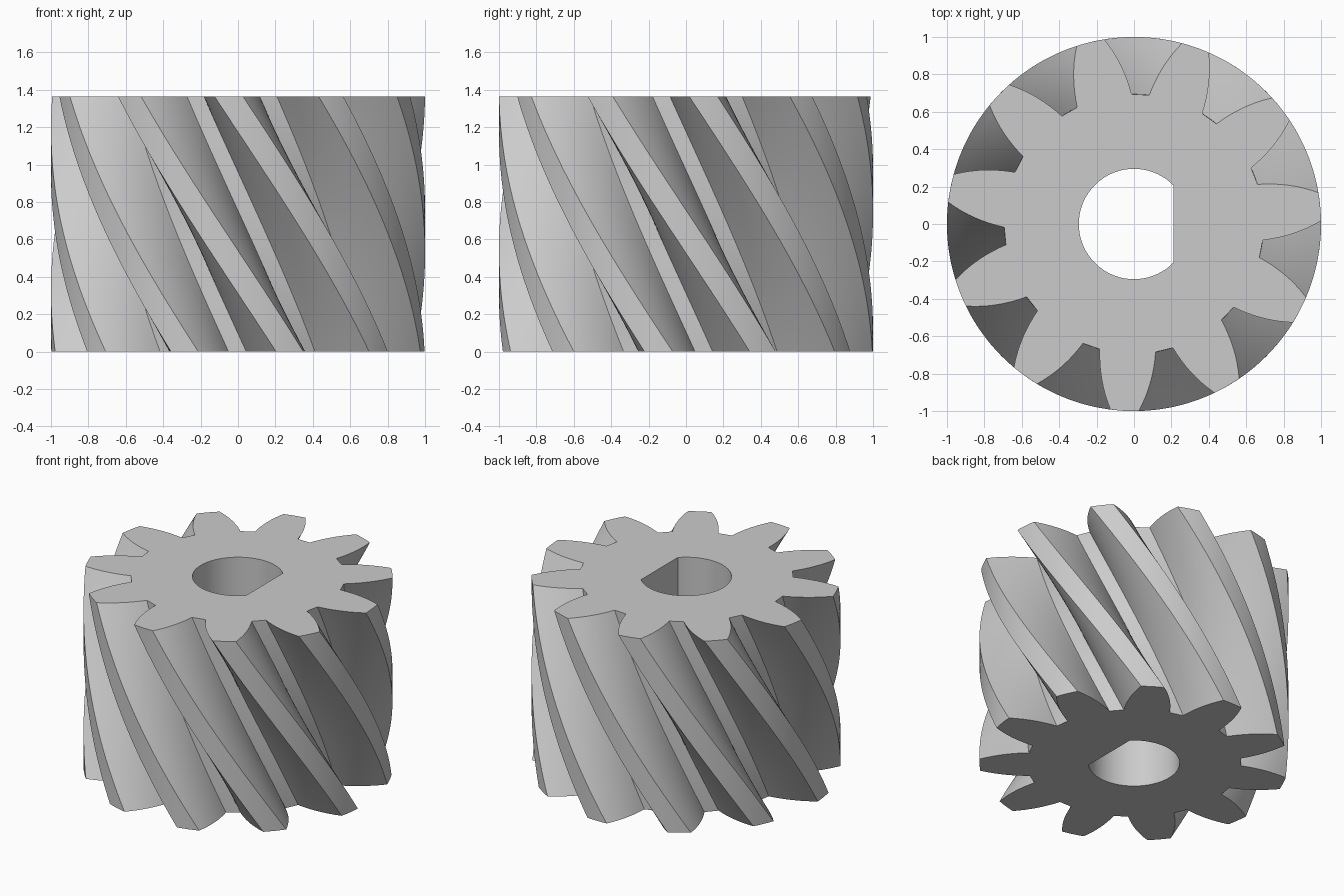
import bpy, bmesh
from math import radians, acos, cos, sin, pi

cube = bpy.data.objects.get("Cube")
if cube:
    bpy.data.objects.remove(cube, do_unlink=True)

TEETH, HEIGHT, LAYERS = 11, 1.365, 40
ROOT_R, TIP_R = 0.694, 1.0
ROOT_HALF, TIP_HALF = 12.45, 4.35      # half tooth width in degrees
TOP_ANGLE, TWIST = 5.3, -51.7          # first tooth at the top, total helix turn
BORE_R, FLAT_X = 0.295, 0.21


def polar(r, a):
    return (r * cos(a), r * sin(a))


def gear_outline():
    """Cross-section at the bottom: bulged flanks, round tips, flat gaps."""
    steps, points = 8, []
    for tooth in range(TEETH):
        centre = radians(TOP_ANGLE - TWIST + 360 * tooth / TEETH)
        flank = []
        for i in range(steps + 1):
            t = i / steps
            half = ROOT_HALF + (TIP_HALF - ROOT_HALF) * t + 2.0 * t * (1 - t)
            flank.append((ROOT_R + (TIP_R - ROOT_R) * t, radians(half)))
        points += [polar(r, centre - h) for r, h in flank]
        points += [polar(TIP_R, centre + radians(TIP_HALF) * k) for k in (-0.5, 0, 0.5)]
        points += [polar(r, centre + h) for r, h in reversed(flank)]
    return points


def bore_outline():
    """D-shaped shaft hole: an arc closed by one straight flat."""
    start, count = acos(FLAT_X / BORE_R), 56
    sweep = 2 * pi - 2 * start
    return [polar(BORE_R, start + sweep * i / count) for i in range(count + 1)]


def wall(bm, outline, layers, twist):
    """Extrude an outline upward while turning it; return the end edges."""
    rings = []
    for k in range(layers + 1):
        t = k / layers
        c, s = cos(radians(twist) * t), sin(radians(twist) * t)
        rings.append([bm.verts.new((x * c - y * s, x * s + y * c, HEIGHT * t))
                      for x, y in outline])
    n = len(outline)
    for low, high in zip(rings, rings[1:]):
        for i in range(n):
            j = (i + 1) % n
            bm.faces.new((low[i], low[j], high[j], high[i]))
    return [[bm.edges.get((r[i], r[(i + 1) % n])) for i in range(n)]
            for r in (rings[0], rings[-1])]


# Toothed wall, bore wall and the two flat ends
bm = bmesh.new()
outer = wall(bm, gear_outline(), LAYERS, TWIST)
inner = wall(bm, bore_outline(), 1, 0)
for a, b in zip(outer, inner):
    bmesh.ops.triangle_fill(bm, edges=a + b, use_beauty=True)
bmesh.ops.recalc_face_normals(bm, faces=bm.faces[:])
mesh = bpy.data.meshes.new("helical_gear")
bm.to_mesh(mesh)
bm.free()

gear = bpy.data.objects.new("helical_gear", mesh)
bpy.context.collection.objects.link(gear)

# Plain grey metal
GREY = (0.6, 0.6, 0.6, 1)
metal = bpy.data.materials.new("grey_metal")
metal.use_nodes = True
metal.diffuse_color = GREY
metal.node_tree.nodes["Principled BSDF"].inputs["Base Color"].default_value = GREY
mesh.materials.append(metal)

# Smooth flanks, sharp tooth and bore edges
bpy.ops.object.select_all(action="DESELECT")
gear.select_set(True)
bpy.context.view_layer.objects.active = gear
bpy.ops.object.shade_smooth_by_angle(angle=radians(25))
